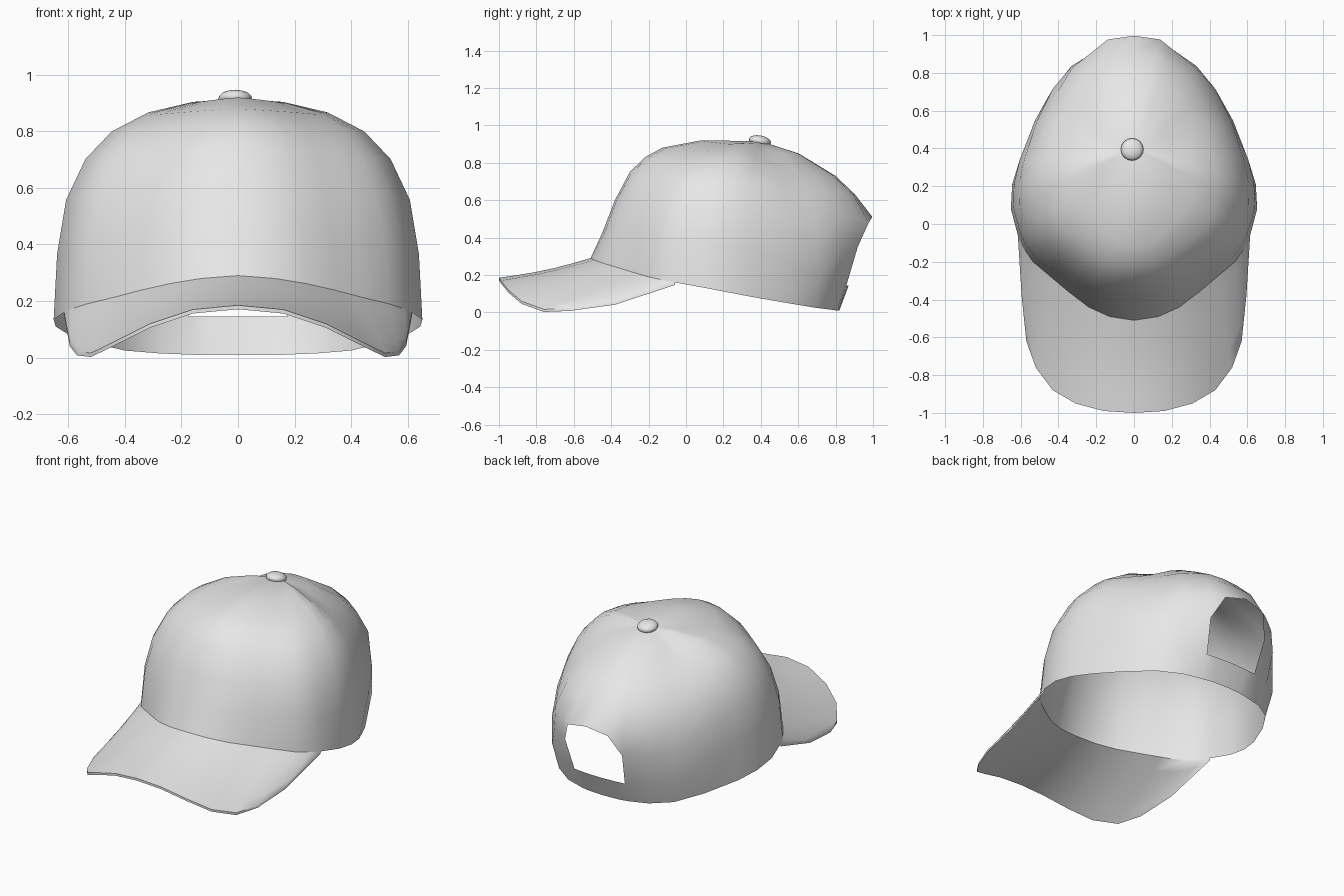
import bpy
import bmesh
from math import pi, radians, sin
from mathutils import Vector

default_cube = bpy.data.objects.get("Cube")
if default_cube:
    bpy.data.objects.remove(default_cube, do_unlink=True)

# One plain cloth colour for everything
cloth = bpy.data.materials.new("light_grey_cloth")
cloth.use_nodes = True
cloth.diffuse_color = (0.8, 0.8, 0.8, 1)
cloth.node_tree.nodes["Principled BSDF"].inputs["Base Color"].default_value = (0.8, 0.8, 0.8, 1)


def finish(name, bm):
    """Turn a bmesh into a smooth shaded object."""
    bmesh.ops.remove_doubles(bm, verts=bm.verts[:], dist=0.0005)
    loose = [v for v in bm.verts if not v.link_faces]
    bmesh.ops.delete(bm, geom=loose, context='VERTS')
    mesh = bpy.data.meshes.new(name)
    bm.to_mesh(mesh)
    bm.free()
    mesh.materials.append(cloth)
    obj = bpy.data.objects.new(name, mesh)
    bpy.context.collection.objects.link(obj)
    bpy.ops.object.select_all(action='DESELECT')
    obj.select_set(True)
    bpy.context.view_layer.objects.active = obj
    bpy.ops.object.shade_smooth_by_angle(angle=radians(50))
    return obj


def flip(p):
    return Vector((-p[0], p[1], p[2]))


# Lower rim of the crown, left half, from the front centre to the back centre
rim = [Vector(p) for p in (
    (0, -.51, .29), (.13, -.49, .28), (.24, -.44, .262), (.345, -.36, .238),
    (.44, -.28, .213), (.535, -.2, .19), (.59, -.12, .172), (.615, -.06, .16),
    (.652, .08, .135), (.645, .21, .11), (.605, .34, .085), (.505, .54, .05),
    (.4, .69, .025), (.28, .77, .015), (.155, .805, .01), (.1, .815, .01), (0, .82, .01))]
apex = Vector((0, .4, .915))
back = len(rim) - 1

# Rising profiles at chosen rim points: reach from the apex relative to the rim, and height
front = ((.934, .42), (.857, .6), (.77, .75), (.68, .83), (.58, .88), (.35, .92))
front_side = ((.97, .42), (.91, .58), (.82, .71), (.7, .8), (.53, .86), (.3, .9))
side = ((.985, .35), (.94, .55), (.83, .7), (.68, .8), (.47, .87), (.23, .905))
groove = ((1, .35), (.96, .55), (.84, .69), (.68, .78), (.46, .84), (.23, .88))
corner = ((1.08, .18), (1.08, .36), (1.02, .5), (.9, .63), (.72, .73), (.41, .85))
hole_side = ((1.13, .145), (1.28, .35), (1.3, .5), (1.13, .63), (.9, .73), (.46, .85))
hole_top = ((1.12, .145), (1.3, .35), (1.39, .48), (1.19, .63), (.94, .73), (.48, .85))
centre = ((1.12, .145), (1.3, .35), (1.42, .51), (1.2, .63), (.95, .73), (.48, .85))
keys = {0: front, 5: front_side, 9: side, 10: groove, 12: corner,
        back - 2: hole_side, back - 1: hole_top, back: centre}


def meridian(i):
    """Points from the rim upward along one line of the crown."""
    low = max(k for k in keys if k <= i)
    high = min(k for k in keys if k >= i)
    t = 0 if low == high else (i - low) / (high - low)
    points = [rim[i]]
    for a, b in zip(keys[low], keys[high]):
        reach, height = Vector(a).lerp(Vector(b), t)
        p = apex.lerp(rim[i], reach)
        p.z = height
        points.append(p)
    return points


# Crown: a single sheet with an arched opening above the back strap
bm = bmesh.new()
half = [meridian(i) for i in range(back + 1)]
columns = half + [[flip(p) for p in c] for c in half[back - 1:0:-1]]
grid = [[bm.verts.new(p) for p in c] for c in columns]
tip = bm.verts.new(apex)
count = len(grid)
for j in range(count):
    a, b = grid[j], grid[(j + 1) % count]
    from_back = max(abs(j - back), abs(j + 1 - back))
    for k in range(len(a) - 1):
        if from_back <= 2 and k == 1:
            continue
        if from_back == 1 and k == 2:
            continue
        if from_back == 2 and k == 2:
            # slanted shoulder of the arch
            outer = a[k] if j < back else b[k]
            bm.faces.new((outer, b[k + 1], a[k + 1]))
            continue
        bm.faces.new((a[k], b[k], b[k + 1], a[k + 1]))
    bm.faces.new((a[-1], b[-1], tip))
finish("crown", bm)

# Brim: arched sheet from the front rim to a rounded outer edge
edge = [Vector(p) for p in (
    (0, -1, .185), (.16, -.99, .17), (.31, -.95, .12), (.43, -.88, .06),
    (.52, -.76, .016), (.57, -.62, .022), (.595, -.38, .055), (.615, -.06, .16))]
steps = 5
strips = []
for inner, outer in zip(rim, edge):
    strip = [inner.lerp(outer, s / steps) for s in range(steps + 1)]
    for s, p in enumerate(strip):
        p.z -= 0.012 * sin(pi * s / steps) * (1 - inner.x / rim[7].x)
    strips.append(strip)
strips = [[flip(p) for p in s] for s in strips[:0:-1]] + strips

bm = bmesh.new()
grid = [[bm.verts.new(p) for p in s] for s in strips]
for a, b in zip(grid, grid[1:]):
    for k in range(steps):
        bm.faces.new((a[k], a[k + 1], b[k + 1], b[k]))
bmesh.ops.remove_doubles(bm, verts=bm.verts[:], dist=0.0005)
# thin underside
under = bmesh.ops.extrude_face_region(bm, geom=bm.faces[:], use_keep_orig=True)["geom"]
under_verts = [v for v in under if isinstance(v, bmesh.types.BMVert)]
bmesh.ops.translate(bm, vec=(0, 0, -0.014), verts=under_verts)
bmesh.ops.recalc_face_normals(bm, faces=bm.faces[:])
finish("brim", bm)

# Button on top of the crown
bm = bmesh.new()
bmesh.ops.create_uvsphere(bm, u_segments=16, v_segments=10, radius=0.06)
bmesh.ops.scale(bm, vec=(1, 1, 0.5), verts=bm.verts[:])
button = finish("top_button", bm)
button.location = (-0.01, 0.395, 0.916)
button.rotation_euler.x = radians(-10)
